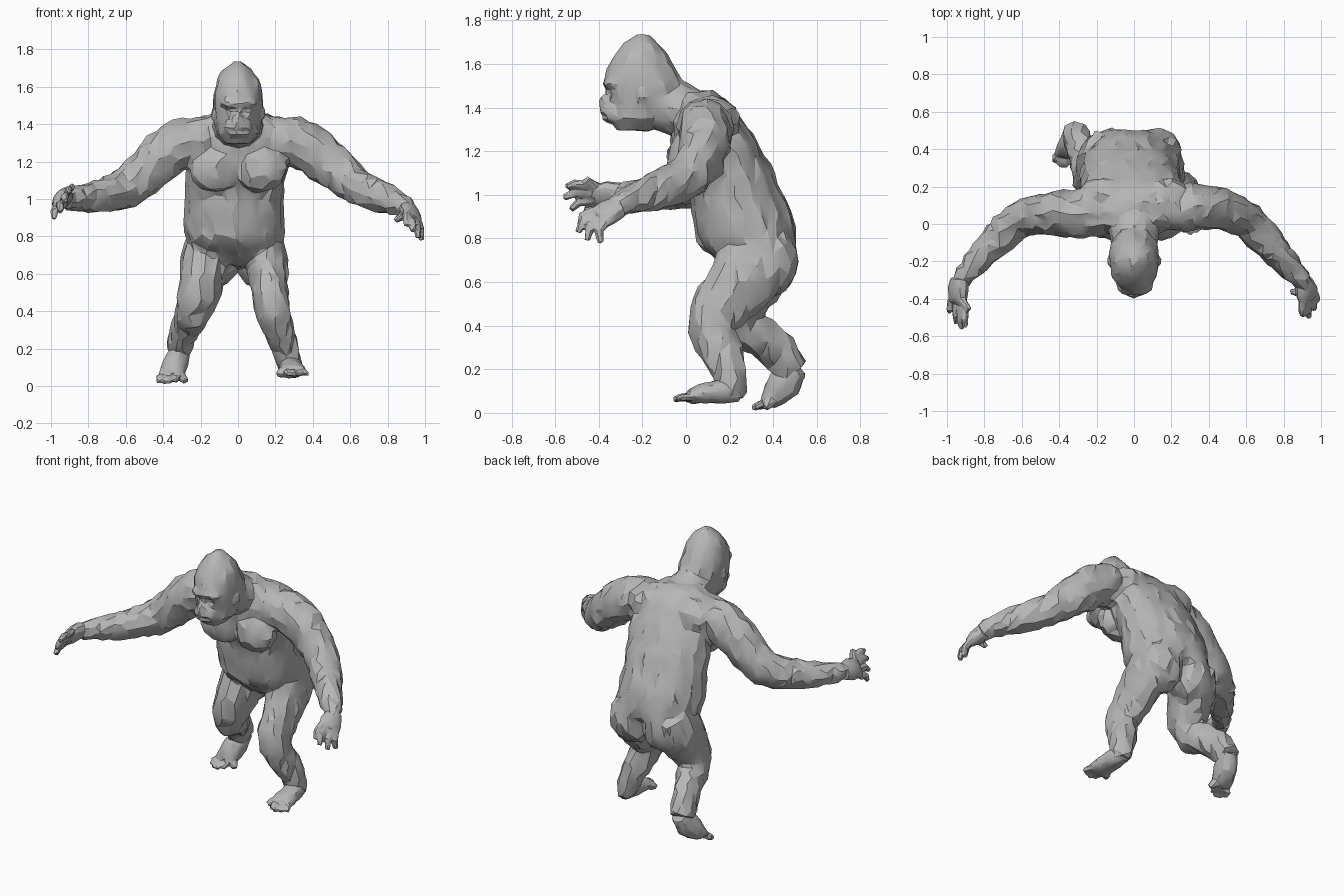
import bpy, bmesh, math
from mathutils import Vector, Matrix, noise

cube = bpy.data.objects.get("Cube")
if cube:
    bpy.data.objects.remove(cube, do_unlink=True)

# One grey for the whole animal
grey = bpy.data.materials.new("ape_grey")
grey.use_nodes = True
COLOUR = (0.47, 0.47, 0.47, 1)
grey.diffuse_color = COLOUR
bsdf = grey.node_tree.nodes["Principled BSDF"]
bsdf.inputs["Base Color"].default_value = COLOUR
bsdf.inputs["Roughness"].default_value = 0.8


def tube(bm, rows, ref=(1, 0, 0), axis=None, sides=12):
    """Closed loft through rows of (x, y, z, radius along ref, other radius)."""
    pts = [Vector(r[:3]) for r in rows]
    rings = []
    for i, r in enumerate(rows):
        t = Vector(axis) if axis else pts[min(i + 1, len(pts) - 1)] - pts[max(i - 1, 0)]
        t.normalize()
        u = Vector(ref)
        u = (u - t * u.dot(t)).normalized()
        v = t.cross(u)
        ring = []
        for k in range(sides):
            a = 2 * math.pi * k / sides
            ring.append(bm.verts.new(pts[i] + u * r[3] * math.cos(a) + v * r[4] * math.sin(a)))
        rings.append(ring)
    for low, high in zip(rings, rings[1:]):
        for k in range(sides):
            n = (k + 1) % sides
            bm.faces.new((low[k], low[n], high[n], high[k]))
    bm.faces.new(rings[0][::-1])
    bm.faces.new(rings[-1])


def ball(bm, centre, radii):
    m = Matrix.Translation(centre) @ Matrix.Diagonal((*radii, 1))
    bmesh.ops.create_icosphere(bm, subdivisions=2, radius=1, matrix=m)


def digit(bm, base, tip, r, bend):
    """Finger or toe with one bent knuckle."""
    base, tip = Vector(base), Vector(tip)
    mid = (base + tip) / 2 + Vector(bend)
    tube(bm, [(*base, r, r), (*mid, r * 1.05, r * 1.05), (*tip, r * 0.7, r * 0.7)],
         ref=(1, 0.2, 0.1), sides=8)


def apply_modifier(ob, kind, **settings):
    m = ob.modifiers.new(kind.lower(), kind)
    for key, value in settings.items():
        setattr(m, key, value)
    bpy.ops.object.modifier_apply(modifier=m.name)


def finish(bm, name, voxel, faces, rough, smooth=3, dents=()):
    """Fuse the pieces into one skin, roughen it, then cut it down to facets."""
    bmesh.ops.recalc_face_normals(bm, faces=bm.faces[:])
    mesh = bpy.data.meshes.new(name)
    bm.to_mesh(mesh)
    bm.free()
    ob = bpy.data.objects.new(name, mesh)
    bpy.context.collection.objects.link(ob)
    bpy.ops.object.select_all(action='DESELECT')
    ob.select_set(True)
    bpy.context.view_layer.objects.active = ob
    apply_modifier(ob, 'REMESH', mode='VOXEL', voxel_size=voxel)
    apply_modifier(ob, 'SMOOTH', factor=0.5, iterations=smooth)
    moves = []
    for v in ob.data.vertices:
        x, y, z = v.co
        d = rough * (0.4 * noise.noise(v.co * 9) + noise.noise(Vector((x * 22, y * 22, z * 11))))
        for centre, radius, depth in dents:
            d -= depth * math.exp(-((v.co - Vector(centre)).length / radius) ** 2)
        moves.append(v.co + v.normal * d)
    for v, co in zip(ob.data.vertices, moves):
        v.co = co
    triangles = sum(len(p.vertices) - 2 for p in ob.data.polygons)
    apply_modifier(ob, 'DECIMATE', ratio=min(1, faces / triangles))
    ob.data.materials.clear()
    ob.data.materials.append(grey)
    bpy.ops.object.shade_smooth_by_angle(angle=math.radians(24))


# Body: trunk, chest, shoulder blades and buttocks, fused with arms and legs
bm = bmesh.new()
tube(bm, [(0, .33, .64, .11, .11), (-.01, .30, .715, .21, .175), (-.015, .295, .745, .25, .213),
          (-.015, .278, .81, .268, .235), (-.02, .255, .92, .268, .23), (-.02, .235, 1.0, .262, .21),
          (-.01, .185, 1.12, .268, .208), (0, .13, 1.24, .278, .195), (0, .095, 1.34, .27, .168),
          (0, .075, 1.42, .21, .125), (0, .04, 1.475, .11, .09)], axis=(0, 0, 1), sides=16)
for s in (-1, 1):
    ball(bm, (s * .12, 0, 1.16), (.15, .09, .125))
    ball(bm, (s * .15, .13, 1.325), (.16, .125, .125))
    ball(bm, (s * .12, .38, .69), (.145, .135, .165))

arms = [
    [(.16, .07, 1.32, .12, .11), (.30, .09, 1.31, .135, .13), (.41, .09, 1.255, .132, .12),
     (.52, .065, 1.16, .122, .108), (.61, .015, 1.085, .105, .098), (.71, -.095, 1.03, .092, .09),
     (.81, -.20, .995, .08, .076), (.88, -.285, .965, .062, .058), (.92, -.34, .93, .052, .047)],
    [(-.16, .05, 1.32, .12, .11), (-.30, .055, 1.295, .135, .135), (-.40, .055, 1.235, .13, .122),
     (-.50, .05, 1.135, .12, .11), (-.59, .035, 1.06, .11, .10), (-.69, -.04, 1.025, .095, .095),
     (-.79, -.145, 1.005, .085, .082), (-.88, -.24, 1.0, .065, .062), (-.93, -.31, 1.0, .055, .05)],
]
for rows in arms:
    tube(bm, rows, ref=(0, 0, 1))

# The left leg steps forward, the right trails behind
legs = [
    [(.135, .38, .78, .11, .14), (.155, .305, .67, .115, .17), (.162, .22, .56, .102, .152),
     (.178, .125, .45, .098, .125), (.19, .11, .38, .094, .102), (.225, .165, .28, .084, .095),
     (.262, .205, .18, .07, .08), (.278, .215, .10, .062, .07), (.28, .215, .06, .045, .055)],
    [(-.15, .38, .78, .12, .14), (-.175, .33, .67, .132, .165), (-.195, .27, .56, .12, .148),
     (-.22, .235, .46, .108, .125), (-.24, .26, .39, .095, .102), (-.265, .345, .35, .085, .098),
     (-.30, .435, .275, .074, .095), (-.318, .487, .19, .068, .075)],
]
for rows in legs:
    tube(bm, rows)

spine = [((0, .49 - .40 * t, .80 + .60 * t), .04, .012) for t in (0, .15, .3, .45, .6, .75, .9)]
cleft = [((0, .49, z), .04, .012) for z in (.62, .68, .74)]
chest = [((0, -.08, z), .04, .012) for z in (1.10, 1.16, 1.22)]
navel = [((-.09, .02, .88), .03, .015)]
finish(bm, "trunk_arms_and_legs", .013, 2300, .012, 8, spine + cleft + chest + navel)

# Head: skull with crest, brow, muzzle, nose, ears and neck
bm = bmesh.new()
tube(bm, [(0, -.24, 1.295, .065, .08), (0, -.21, 1.35, .115, .15), (0, -.19, 1.42, .127, .17),
          (0, -.185, 1.46, .132, .183), (0, -.193, 1.51, .137, .185), (0, -.205, 1.57, .132, .162),
          (0, -.205, 1.64, .112, .125), (0, -.205, 1.69, .075, .087), (0, -.2, 1.737, .02, .03)],
     axis=(0, 0, 1))
tube(bm, [(0, -.14, 1.41, .125, .11), (0, -.04, 1.395, .135, .125), (0, .07, 1.35, .17, .12)])
ball(bm, (0, -.33, 1.51), (.105, .055, .035))
ball(bm, (0, -.33, 1.38), (.08, .068, .062))
ball(bm, (0, -.37, 1.43), (.04, .03, .032))
for s in (-1, 1):
    ball(bm, (s * .13, -.2, 1.46), (.016, .028, .042))
face = [((s * .045, -.36, 1.467), .022, .016) for s in (-1, 1)]
face += [((s * .02, -.40, 1.425), .010, .008) for s in (-1, 1)]
face += [((x, -.395 + abs(x) * .4, 1.36), .013, .008) for x in (-.05, -.03, -.01, .01, .03, .05)]
finish(bm, "head", .010, 750, .008, 4, face)

# Hands: palm, four curled fingers and a thumb
hands = {
    "left_hand": ([(.905, -.30, .945), (.922, -.36, .92), (.935, -.40, .895)], (.08, .06, -.07),
                  [(.90, -.485, .855), (.935, -.495, .825), (.965, -.455, .79), (.98, -.39, .78)],
                  (.84, -.36, .885)),
    "right_hand": ([(-.93, -.29, 1.005), (-.94, -.36, 1.0), (-.943, -.42, .99)], (-.08, .04, -.11),
                   [(-.90, -.55, 1.035), (-.92, -.56, .985), (-.95, -.53, .93), (-.985, -.47, .89)],
                   (-.88, -.46, 1.07)),
}
for name, (palm, across, tips, thumb) in hands.items():
    bm = bmesh.new()
    widths = ((.055, .05), (.072, .046), (.068, .033))
    tube(bm, [(*p, *w) for p, w in zip(palm, widths)], ref=across, sides=10)
    for i, tip in enumerate(tips):
        base = Vector(palm[2]) + Vector(across) * (.85 * (i / 3 - .5))
        digit(bm, base, tip, .021, (0, -.018, .015))
    digit(bm, palm[1], thumb, .022, (0, -.01, .01))
    finish(bm, name, .008, 400, .005)

# Feet: heel to ball, then five toes (first is the big inner toe)
feet = {
    "left_foot": ([(.272, .25, .09, .045, .045), (.282, .18, .10, .062, .058),
                   (.288, .09, .092, .07, .05), (.295, .015, .075, .076, .034)],
                  [(.215, .0, .06), (.27, -.045, .06), (.305, -.055, .06), (.34, -.045, .06), (.372, -.025, .06)]),
    "right_foot": ([(-.305, .51, .205, .052, .052), (-.328, .455, .135, .065, .08),
                    (-.345, .41, .09, .07, .066), (-.358, .375, .05, .07, .04)],
                   [(-.28, .36, .022), (-.335, .315, .022), (-.37, .305, .02), (-.40, .31, .02), (-.425, .33, .022)]),
}
for name, (rows, tips) in feet.items():
    bm = bmesh.new()
    tube(bm, rows, sides=10)
    side = 1 if tips[0][0] > 0 else -1
    end = Vector(rows[-1][:3])
    for i, tip in enumerate(tips):
        base = end + Vector((side * .027 * (i - 2), .02 if i == 0 else 0, -.008))
        digit(bm, base, tip, .024 if i == 0 else .019, (0, 0, .008))
    finish(bm, name, .009, 360, .006)
